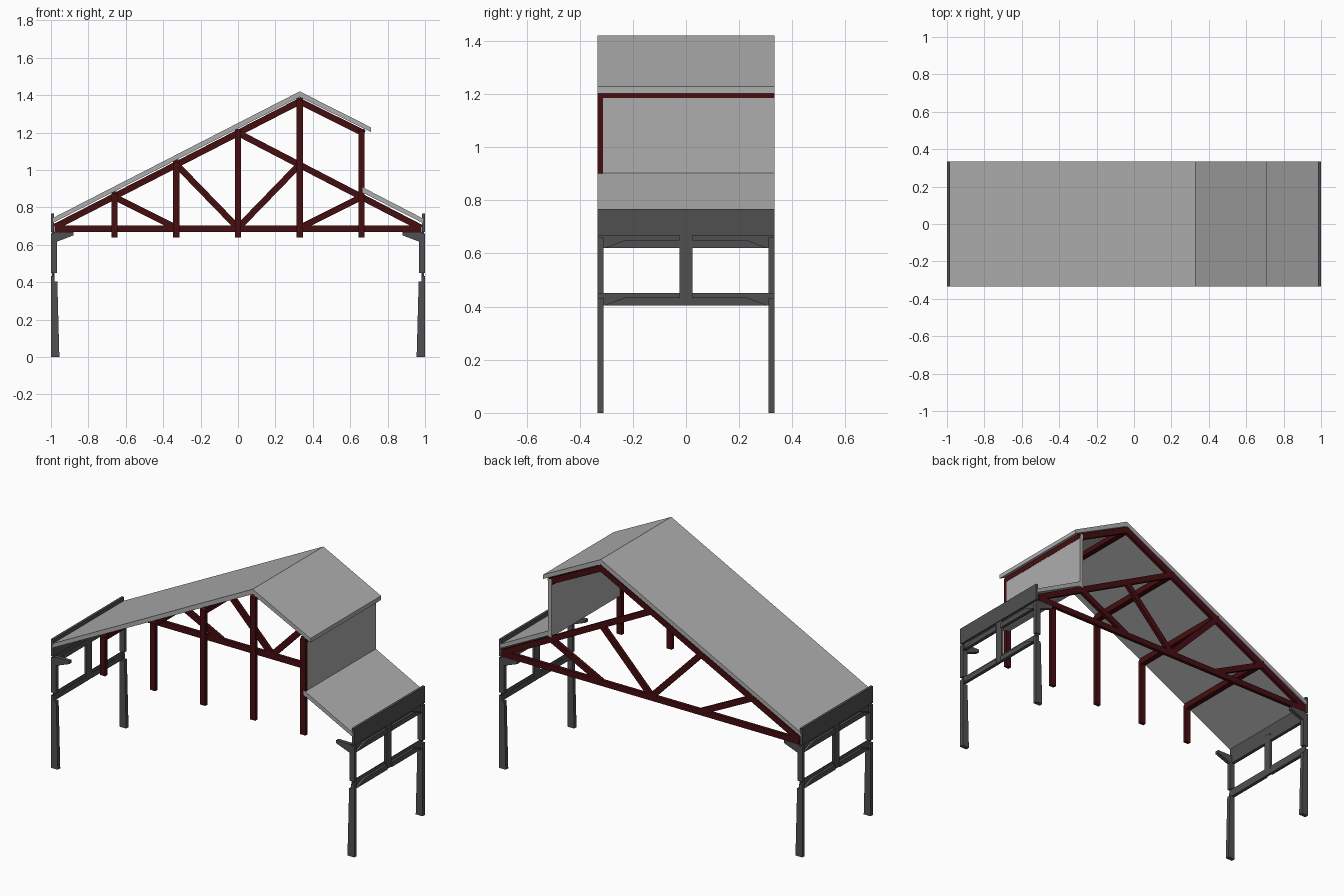
import bpy, bmesh
from mathutils import Vector

if "Cube" in bpy.data.objects:
    bpy.data.objects.remove(bpy.data.objects["Cube"])


def material(name, rgb):
    m = bpy.data.materials.new(name)
    m.diffuse_color = (*rgb, 1)
    m.use_nodes = True
    m.node_tree.nodes["Principled BSDF"].inputs["Base Color"].default_value = m.diffuse_color
    return m


RED = material("dark_red_steel", (0.06, 0.004, 0.005))
DARK = material("dark_grey_steel", (0.08, 0.08, 0.08))
ROOF = material("roof_grey", (0.42, 0.42, 0.42))
Y = 0.333


def prism(name, axis, profile, a, b, mat):
    """Extrude a 2D profile along x (profile = y,z) or y (profile = x,z)."""
    bm = bmesh.new()
    put = (lambda p: (a, p[0], p[1])) if axis == "x" else (lambda p: (p[0], a, p[1]))
    face = bm.faces.new([bm.verts.new(put(p)) for p in profile])
    out = bmesh.ops.extrude_face_region(bm, geom=[face])
    move = Vector((b - a, 0, 0)) if axis == "x" else Vector((0, b - a, 0))
    bmesh.ops.translate(bm, vec=move, verts=[v for v in out["geom"] if isinstance(v, bmesh.types.BMVert)])
    bmesh.ops.recalc_face_normals(bm, faces=bm.faces)
    mesh = bpy.data.meshes.new(name)
    bm.to_mesh(mesh)
    bm.free()
    obj = bpy.data.objects.new(name, mesh)
    mesh.materials.append(mat)
    bpy.context.collection.objects.link(obj)
    return obj


def rect(u0, u1, v0, v1):
    return [(u0, v0), (u1, v0), (u1, v1), (u0, v1)]


def strut(name, p, q, w=0.034):
    """Flat bar between two points of the back truss."""
    p, q = Vector(p), Vector(q)
    d = (q - p).normalized() * w / 2
    n = Vector((-d.y, d.x))
    prism(name, "y", [p - n, q - n, q + n, p + n], Y - 0.02, Y, RED)


# Roof slabs and clerestory wall
prism("main_roof", "y", [(-0.99, 0.717), (0.33, 1.39), (0.71, 1.203), (0.71, 1.228),
                         (0.33, 1.42), (-0.99, 0.743)], -Y, Y, ROOF)
prism("lower_roof", "y", [(0.665, 0.88), (0.99, 0.715), (0.99, 0.74), (0.665, 0.908)], -Y, Y, ROOF)
prism("clerestory_wall", "y", rect(0.655, 0.676, 0.87, 1.215), -0.318, Y, ROOF)

# Back truss: chords, rafters and diagonals
strut("bottom_chord", (-0.98, 0.685), (0.98, 0.685))
strut("main_rafter", (-0.98, 0.695), (0.335, 1.369))
strut("upper_right_rafter", (0.325, 1.369), (0.675, 1.195))
strut("lower_right_rafter", (-0.01, 1.203), (0.98, 0.69))
for i, (p, q) in enumerate([((-0.66, 0.855), (-0.33, 0.69)), ((-0.33, 1.03), (0, 0.69)),
                            ((0.33, 1.03), (0, 0.69)), ((0.66, 0.855), (0.33, 0.69))]):
    strut(f"diagonal_{i}", p, q)

# Front posts, each bent back at the top into a purlin
for i, (x, t) in enumerate([(-0.66, 0.885), (-0.33, 1.055), (0, 1.22), (0.33, 1.387), (0.66, 1.22)]):
    prism(f"post_purlin_{i}", "x",
          [(-Y, 0.64), (-Y + 0.02, 0.64), (-Y + 0.02, t - 0.034), (Y, t - 0.034), (Y, t),
           (-Y + 0.01, t), (-Y, t - 0.012)], x - 0.017, x + 0.017, RED)

# Side support frames, mirrored left and right
for s, side in ((1, "right"), (-1, "left")):
    prism(f"{side}_fascia", "y", rect(s * 0.985, s, 0.668, 0.768), -Y, Y, DARK)
    prism(f"{side}_center_post", "x", rect(-0.025, 0.025, 0.405, 0.668), s * 0.98, s * 0.995, DARK)
    for z, level in ((0.404, "lower"), (0.62, "upper")):
        prism(f"{side}_{level}_beam", "x", rect(-Y, Y, z, z + 0.048), s * 0.982, s * 0.986, DARK)
        for e in (1, -1):
            prism(f"{side}_{level}_rib", "x", [(e * 0.02, z), (e * 0.31, z), (e * 0.23, z + 0.03),
                                              (e * 0.02, z + 0.03)], s * 0.98, s, DARK)
    for e, end in ((1, "back"), (-1, "front")):
        a, b = e * (Y - 0.023), e * Y
        prism(f"{side}_{end}_leg", "y", [(s, 0), (s * 0.955, 0), (s * 0.966, 0.404), (s * 0.98, 0.404),
                                        (s * 0.98, 0.433), (s, 0.433)], a, b, DARK)
        prism(f"{side}_{end}_column", "y", rect(s * 0.967, s, 0.45, 0.66), a, b, DARK)
        prism(f"{side}_{end}_corbel", "y", [(s * 0.98, 0.667), (s * 0.88, 0.667), (s * 0.88, 0.65),
                                           (s * 0.967, 0.617), (s * 0.98, 0.617)], a, b, DARK)
